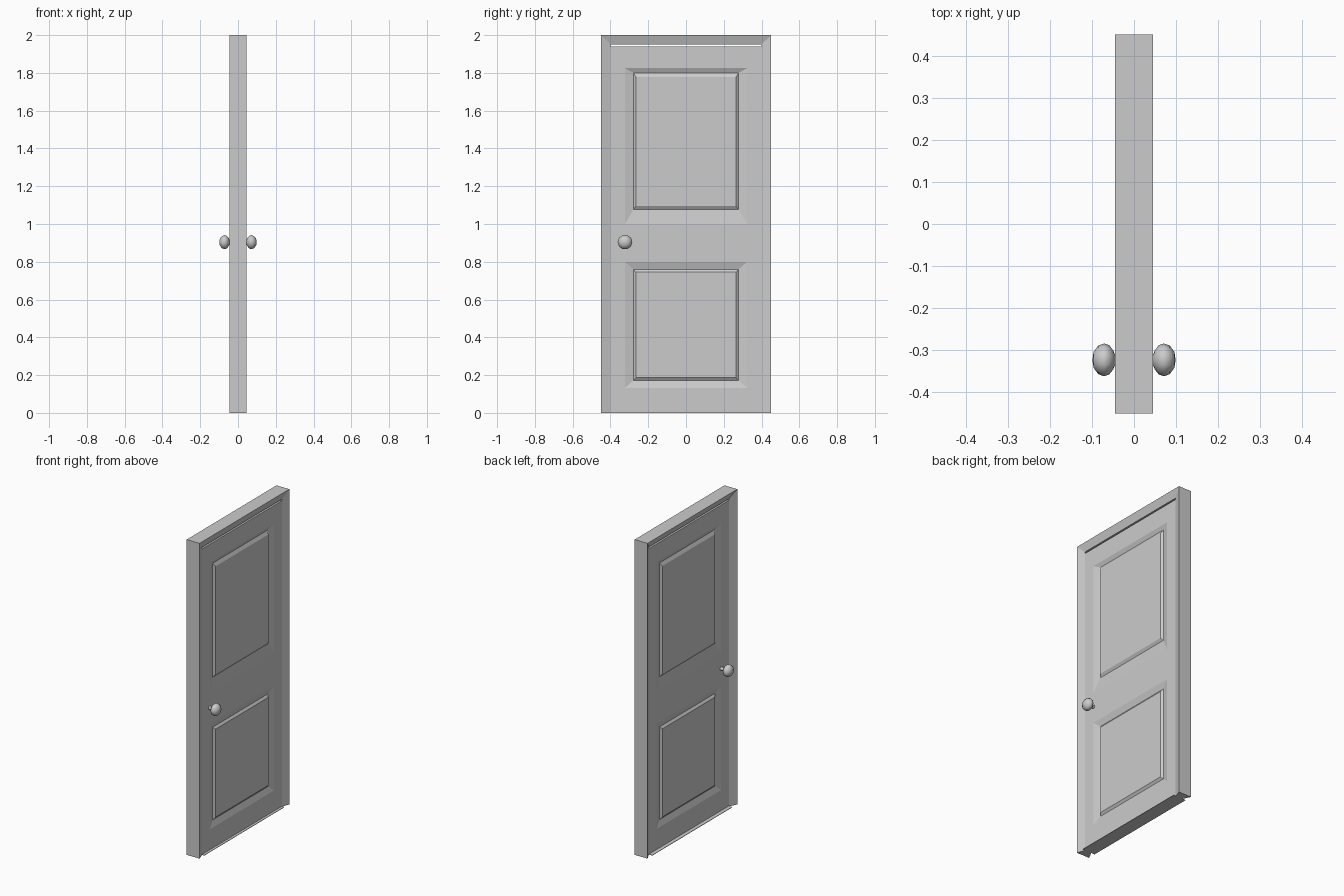
import bpy, bmesh, math

if "Cube" in bpy.data.objects:
    bpy.data.objects.remove(bpy.data.objects["Cube"])


def finish(bm, name, smooth=None):
    bmesh.ops.remove_doubles(bm, verts=bm.verts, dist=1e-5)
    bmesh.ops.recalc_face_normals(bm, faces=bm.faces)
    me = bpy.data.meshes.new(name)
    bm.to_mesh(me)
    bm.free()
    ob = bpy.data.objects.new(name, me)
    bpy.context.collection.objects.link(ob)
    if smooth:
        bpy.ops.object.select_all(action='DESELECT')
        ob.select_set(True)
        bpy.context.view_layer.objects.active = ob
        bpy.ops.object.shade_smooth_by_angle(angle=math.radians(smooth))
    return ob


def poly(bm, pts):
    return bm.faces.new([bm.verts.new(p) for p in pts])


FRONT_X, BACK_X = 0.028, -0.02   # leaf faces


# Door frame: splayed profile swept round three sides with mitred corners
bm = bmesh.new()
outer = [(-0.45, 0), (-0.45, 2), (0.45, 2), (0.45, 0)]
inner = [(-0.40, 0), (-0.40, 1.951), (0.40, 1.951), (0.40, 0)]
sections = []
for o, i in zip(outer, inner):
    pts = [(0.045, *o), (FRONT_X, *i), (BACK_X, *i), (-0.045, *o)]
    sections.append([bm.verts.new(p) for p in pts])
for a, b in zip(sections, sections[1:]):
    for k in range(4):
        n = (k + 1) % 4
        bm.faces.new((a[k], a[n], b[n], b[k]))
bm.faces.new(sections[0])
bm.faces.new(sections[-1])
finish(bm, "door_frame")

# Thin sill between the jambs
bm = bmesh.new()
bmesh.ops.create_cube(bm, size=1)
for v in bm.verts:
    v.co = (v.co.x * 0.088, v.co.y * 0.80, 0.0015 + v.co.z * 0.003)
finish(bm, "sill")

# Door leaf: both faces have two raised panels in sloping recesses
ys = [-0.40, -0.323, 0.323, 0.40]
zs = [0.003, 0.133, 0.80, 1.00, 1.825, 1.941]
# rectangles per panel: half width, bottom, top, depth below the leaf face
panels = {
    1: [(0.323, 0.133, 0.80, 0), (0.278, 0.172, 0.76, 0.012), (0.265, 0.187, 0.745, 0.001)],
    3: [(0.323, 1.00, 1.825, 0), (0.278, 1.078, 1.80, 0.012), (0.265, 1.095, 1.778, 0.001)],
}


def rect(x, y, z0, z1):
    return [(x, -y, z0), (x, y, z0), (x, y, z1), (x, -y, z1)]


bm = bmesh.new()
for x, s in ((FRONT_X, -1), (BACK_X, 1)):
    for j in range(5):
        for i in range(3):
            if i == 1 and j in panels:
                rings = [rect(x + s * d, y, a, b) for y, a, b, d in panels[j]]
                for p, q in zip(rings, rings[1:]):
                    for k in range(4):
                        n = (k + 1) % 4
                        poly(bm, (p[k], p[n], q[n], q[k]))
                poly(bm, rings[-1])
            else:
                poly(bm, [(x, ys[i], zs[j]), (x, ys[i + 1], zs[j]),
                          (x, ys[i + 1], zs[j + 1]), (x, ys[i], zs[j + 1])])
# leaf edges
for i in range(3):
    for z in (zs[0], zs[-1]):
        poly(bm, [(FRONT_X, ys[i], z), (FRONT_X, ys[i + 1], z),
                  (BACK_X, ys[i + 1], z), (BACK_X, ys[i], z)])
for j in range(5):
    for y in (ys[0], ys[-1]):
        poly(bm, [(FRONT_X, y, zs[j]), (FRONT_X, y, zs[j + 1]),
                  (BACK_X, y, zs[j + 1]), (BACK_X, y, zs[j])])
finish(bm, "door_leaf")

# Knobs: low-poly lathed profile (distance from door centre, radius)
profile = [(0.018, 0.011), (0.045, 0.011), (0.049, 0.022), (0.059, 0.035),
           (0.071, 0.039), (0.085, 0.034), (0.096, 0.019), (0.099, 0.0)]
for side, name in ((1, "front_knob"), (-1, "back_knob")):
    bm = bmesh.new()
    vs = [bm.verts.new((side * x, r, 0)) for x, r in profile]
    es = [bm.edges.new(e) for e in zip(vs, vs[1:])]
    bmesh.ops.spin(bm, geom=vs + es, cent=(0, 0, 0), axis=(1, 0, 0),
                   angle=2 * math.pi, steps=10)
    bmesh.ops.translate(bm, verts=bm.verts, vec=(0, -0.323, 0.904))
    finish(bm, name, smooth=50)
